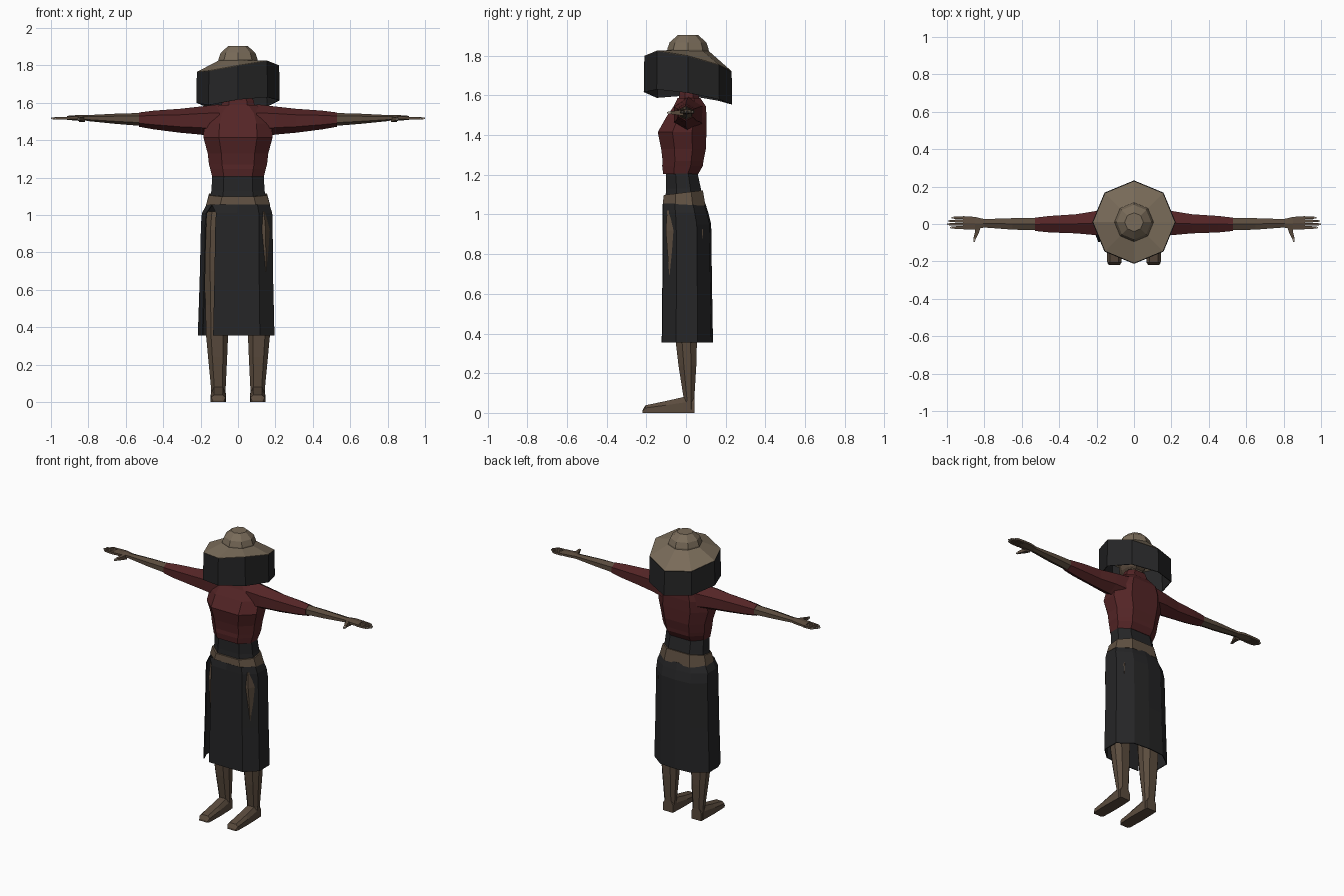
import bpy, bmesh, math
from mathutils import Vector

if "Cube" in bpy.data.objects:
    bpy.data.objects.remove(bpy.data.objects["Cube"])


def material(name, r, g, b):
    m = bpy.data.materials.new(name)
    m.diffuse_color = (r, g, b, 1)
    m.use_nodes = True
    m.node_tree.nodes["Principled BSDF"].inputs["Base Color"].default_value = m.diffuse_color
    return m


RED = material("dark_red_cloth", 0.088, 0.018, 0.019)
BLACK = material("black_cloth", 0.019, 0.019, 0.020)
SKIN = material("brown_skin", 0.105, 0.072, 0.048)
STRAW = material("straw", 0.190, 0.147, 0.100)
LEATHER = material("belt_leather", 0.115, 0.080, 0.053)
NAIL = material("pale_nail", 0.40, 0.34, 0.28)

# Octagonal section with flattened sides, unit size
OCT = [(-.55, -1), (.55, -1), (1, -.4), (1, .4), (.55, 1), (-.55, 1), (-1, .4), (-1, -.4)]
# Hexagonal section for the arms, points at top and bottom
HEX = [(0, -1), (1, -.5), (1, .5), (0, 1), (-1, .5), (-1, -.5)]
QUAD = [(-1, -1), (1, -1), (1, 1), (-1, 1)]


def loft(name, rings, mat, caps=True, closed=True, thick=0):
    """Skin a list of equal-length point rings."""
    bm = bmesh.new()
    rows = [[bm.verts.new(p) for p in ring] for ring in rings]
    n = len(rows[0])
    for a, b in zip(rows, rows[1:]):
        for i in range(n if closed else n - 1):
            j = (i + 1) % n
            bm.faces.new((a[i], a[j], b[j], b[i]))
    if caps:
        bm.faces.new(rows[0][::-1])
        bm.faces.new(rows[-1])
    bmesh.ops.remove_doubles(bm, verts=bm.verts, dist=1e-5)
    bmesh.ops.recalc_face_normals(bm, faces=bm.faces)
    me = bpy.data.meshes.new(name)
    bm.to_mesh(me)
    bm.free()
    me.materials.append(mat)
    ob = bpy.data.objects.new(name, me)
    bpy.context.collection.objects.link(ob)
    if thick:
        mod = ob.modifiers.new("thickness", 'SOLIDIFY')
        mod.thickness = thick
    return ob


def level(z, x0, x1, y0, y1, sec=OCT, tilt=0):
    """Horizontal ring filling the box x0..x1, y0..y1."""
    cx, cy, hx, hy = (x0 + x1) / 2, (y0 + y1) / 2, (x1 - x0) / 2, (y1 - y0) / 2
    return [(cx + u * hx, cy + v * hy, z + tilt * v) for u, v in sec]


def upright(x, y0, y1, z0, z1, sec=HEX):
    """Ring across the arm at distance x."""
    cy, cz, hy, hz = (y0 + y1) / 2, (z0 + z1) / 2, (y1 - y0) / 2, (z1 - z0) / 2
    return [(x, cy + u * hy, cz + v * hz) for u, v in sec]


def body(name, data, mat, **kw):
    return loft(name, [level(z, -w, w, f, b) for z, w, f, b in data], mat, **kw)


# Shirt: hem, gathered fold, chest, shoulders, collar
body("shirt", [(1.205, .138, -.115, .062), (1.245, .148, -.12, .085), (1.27, .155, -.118, .088),
               (1.33, .162, -.125, .10), (1.415, .185, -.142, .103), (1.49, .18, -.10, .104),
               (1.545, .155, -.062, .10), (1.588, .10, -.042, .072)], RED)
body("collar", [(1.57, .09, -.04, .07), (1.61, .085, -.032, .062), (1.635, .07, -.03, .058)], RED)
body("neck", [(1.60, .045, -.025, .05), (1.68, .045, -.025, .05)], SKIN)
body("head", [(1.635, .035, -.085, .03), (1.665, .06, -.095, .07), (1.73, .078, -.095, .09),
              (1.80, .075, -.085, .092), (1.85, .045, -.05, .06)], SKIN)

# Waist sash and belt
body("waist_sash", [(1.07, .155, -.105, .085), (1.13, .142, -.10, .075), (1.21, .138, -.10, .058)], BLACK)
loft("belt", [level(1.05, -.172, .172, -.117, .098, tilt=-.006),
              level(1.11, -.155, .155, -.112, .085, tilt=.012)], LEATHER)

# Skirt: open section whose two ends form the slit, meeting at the top
PANEL = [(-.6, -1), (0, -1.02), (.62, -1), (1, -.45), (1, .4), (.55, .93), (0, 1),
         (-.55, .93), (-1, .4), (-1, -.35), (-.88, -.82)]
CLOSED = [(-.83, -.85)] + PANEL[1:-1] + [(-.83, -.85)]
loft("skirt", [level(1.055, -.168, .168, -.115, .098, CLOSED),
               level(1.01, -.193, .183, -.116, .112, PANEL),
               level(.95, -.198, .185, -.116, .127, PANEL),
               level(.65, -.205, .188, -.117, .131, PANEL),
               level(.355, -.215, .195, -.12, .136, PANEL)],
     BLACK, caps=False, closed=False, thick=.006)

# Hat: rounded crown
HAT_Y = .01


def octagon(r, z):
    return [(r * math.sin(i * math.pi / 4), HAT_Y - r * math.cos(i * math.pi / 4), z) for i in range(8)]


loft("hat_crown", [octagon(.106, 1.81), octagon(.104, 1.835), octagon(.092, 1.868),
                   octagon(.05, 1.905)], STRAW)

# Hat brim and hanging veil, rim heights run from the front round to the right
RIM = [1.80, 1.826, 1.80, 1.755, 1.722, 1.735, 1.765, 1.772]
HEM = [1.617, 1.63, 1.613, 1.58, 1.555, 1.573, 1.60, 1.588]


def rim(r, heights):
    return [(x, y, z) for (x, y, _), z in zip(octagon(r, 0), heights)]


loft("hat_brim", [octagon(.10, 1.828), rim(.220, RIM)], STRAW, caps=False, thick=.006)
loft("hat_veil", [rim(.220, [z - .003 for z in RIM]), rim(.223, HEM)], BLACK, caps=False, thick=.005)

for s, side in ((-1, "right"), (1, "left")):
    # Sleeve with a short cuff
    loft(side + "_sleeve", [upright(s * x, a, b, c, d) for x, a, b, c, d in (
        (.10, -.06, .085, 1.41, 1.592), (.20, -.06, .07, 1.43, 1.58), (.31, -.05, .052, 1.44, 1.568),
        (.45, -.045, .043, 1.458, 1.558), (.53, -.037, .034, 1.472, 1.548))], RED)
    # Forearm tapering to the wrist, then the palm
    loft(side + "_forearm", [upright(s * x, a, b, c, d) for x, a, b, c, d in (
        (.50, -.034, .031, 1.475, 1.546), (.65, -.03, .031, 1.487, 1.542),
        (.81, -.018, .026, 1.503, 1.534))], SKIN)
    loft(side + "_palm", [upright(s * x, a, b, c, d) for x, a, b, c, d in (
        (.80, -.018, .026, 1.504, 1.534), (.85, -.03, .038, 1.505, 1.535),
        (.915, -.028, .042, 1.508, 1.530))], SKIN)
    # Four fingers with pale tips
    for i, tip in enumerate((.985, 1.0, .995, .975)):
        y = -.019 + i * .0175
        loft(f"{side}_finger_{i + 1}", [upright(s * x, y - h, y + h, 1.517 - h, 1.517 + h, QUAD)
             for x, h in ((.90, .0075), (.95, .007), (tip - .012, .0055))], SKIN)
        loft(f"{side}_fingertip_{i + 1}", [upright(s * x, y - h, y + h, 1.517 - h, 1.517 + h, QUAD)
             for x, h in ((tip - .012, .0055), (tip, .003))], NAIL)
    # Thumb pointing forward
    thumb = [[(s * (x + u * h), y, 1.513 + v * h) for u, v in QUAD] for x, y, h in (
        (.835, -.012, .016), (.84, -.045, .011), (.852, -.078, .007), (.855, -.096, .004))]
    loft(side + "_thumb", thumb[:3], SKIN)
    loft(side + "_thumb_tip", thumb[2:], NAIL)

    # Leg from hip to ankle
    loft(side + "_leg", [level(z, s * c - w, s * c + w, f, b) for z, c, w, f, b in (
        (1.02, .105, .062, -.095, .07), (.92, .108, .072, -.102, .085), (.70, .112, .068, -.085, .08),
        (.52, .112, .062, -.065, .06), (.36, .112, .059, -.052, .055), (.24, .109, .051, -.038, .052),
        (.075, .105, .039, -.012, .042), (0, .105, .038, -.015, .042))], SKIN)
    # Foot, lofted from heel to toe
    loft(side + "_foot", [[(s * .105 + u * w, y, h * t) for u, t in
                           ((-1, 0), (1, 0), (1, .65), (.6, 1), (-.6, 1), (-1, .65))]
                          for y, w, h in ((.042, .036, .08), (-.012, .039, .08),
                                          (-.10, .041, .06), (-.205, .038, .038), (-.22, .03, .012))], SKIN)
